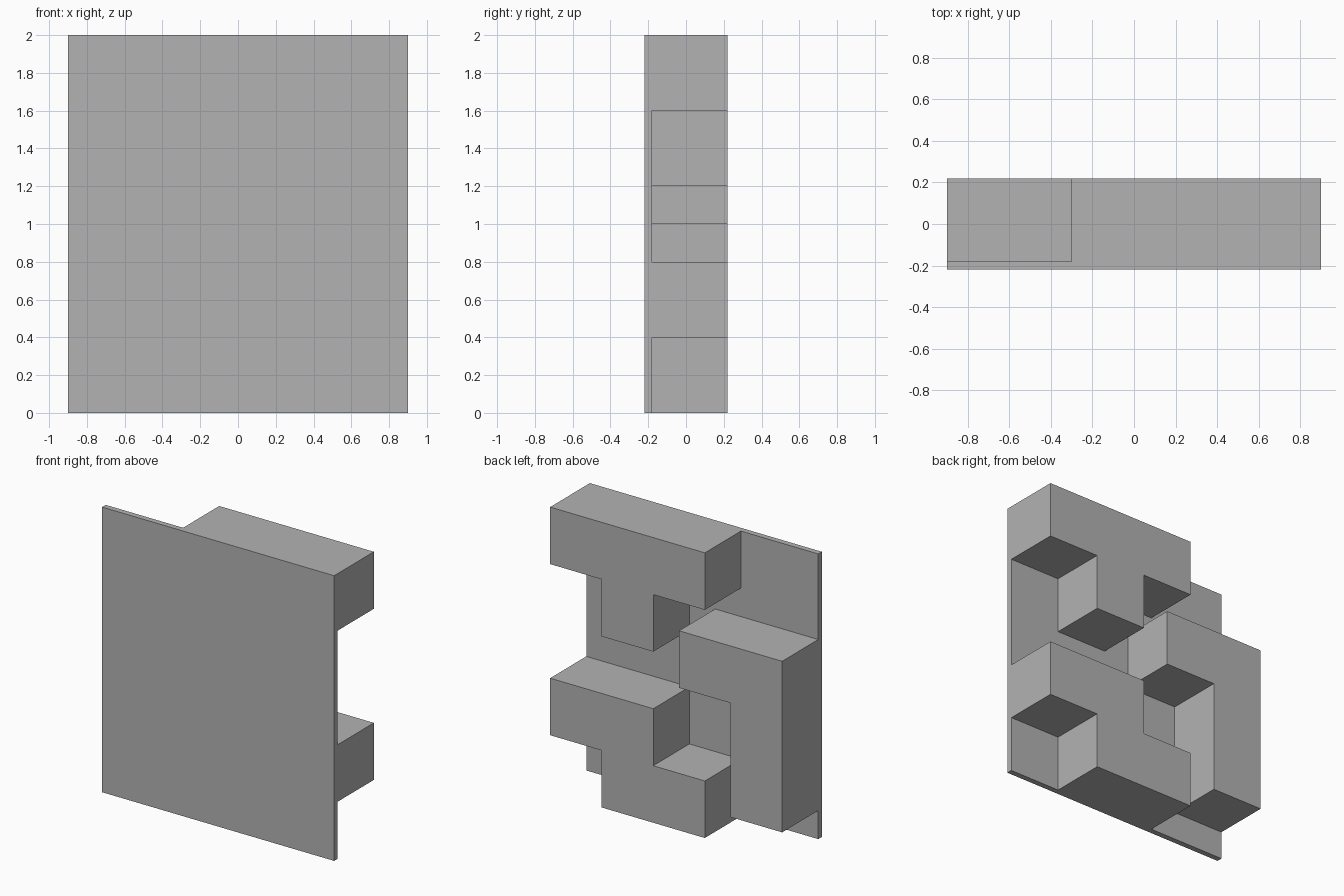
import bpy
import bmesh
from mathutils import Vector

cube = bpy.data.objects.get("Cube")
if cube:
    bpy.data.objects.remove(cube, do_unlink=True)

# One plain grey for everything
GREY = (0.45, 0.45, 0.45, 1)
grey = bpy.data.materials.new("plain_grey")
grey.use_nodes = True
grey.diffuse_color = GREY
grey.node_tree.nodes["Principled BSDF"].inputs["Base Color"].default_value = GREY

UNIT = 0.4                            # side of one square cell
FRONT, JOIN, BACK = -0.22, -0.18, 0.22


def slab(name, outline, y_front, y_back):
    """Extrude an x-z outline from y_front to y_back."""
    bm = bmesh.new()
    face = bm.faces.new([bm.verts.new((x, y_front, z)) for x, z in outline])
    ext = bmesh.ops.extrude_face_region(bm, geom=[face])
    moved = [v for v in ext["geom"] if isinstance(v, bmesh.types.BMVert)]
    bmesh.ops.translate(bm, verts=moved, vec=Vector((0, y_back - y_front, 0)))
    bmesh.ops.recalc_face_normals(bm, faces=bm.faces)
    mesh = bpy.data.meshes.new(name)
    bm.to_mesh(mesh)
    bm.free()
    mesh.materials.append(grey)
    obj = bpy.data.objects.new(name, mesh)
    bpy.context.collection.objects.link(obj)
    return obj


def block(name, x, z, cells):
    """Thick block whose outline is given in cells from the corner (x, z)."""
    outline = [(x + i * UNIT, z + k * UNIT) for i, k in cells]
    return slab(name, outline, JOIN, BACK)


# Thin front panel
slab("front_panel", [(-0.9, 0), (0.9, 0), (0.9, 2), (-0.9, 2)], FRONT, JOIN)

# T-shaped block along the top
block("t_block", -0.3, 1.2,
      [(1, 0), (2, 0), (2, 1), (3, 1), (3, 2), (0, 2), (0, 1), (1, 1)])

# Stepped block at the bottom
block("step_block", -0.3, 0,
      [(0, 0), (2, 0), (2, 1), (3, 1), (3, 2), (1, 2), (1, 1), (0, 1)])

# Hooked block along the right edge
block("hook_block", -0.9, 0.2,
      [(0, 0), (1, 0), (1, 2), (2, 2), (2, 3), (0, 3)])
